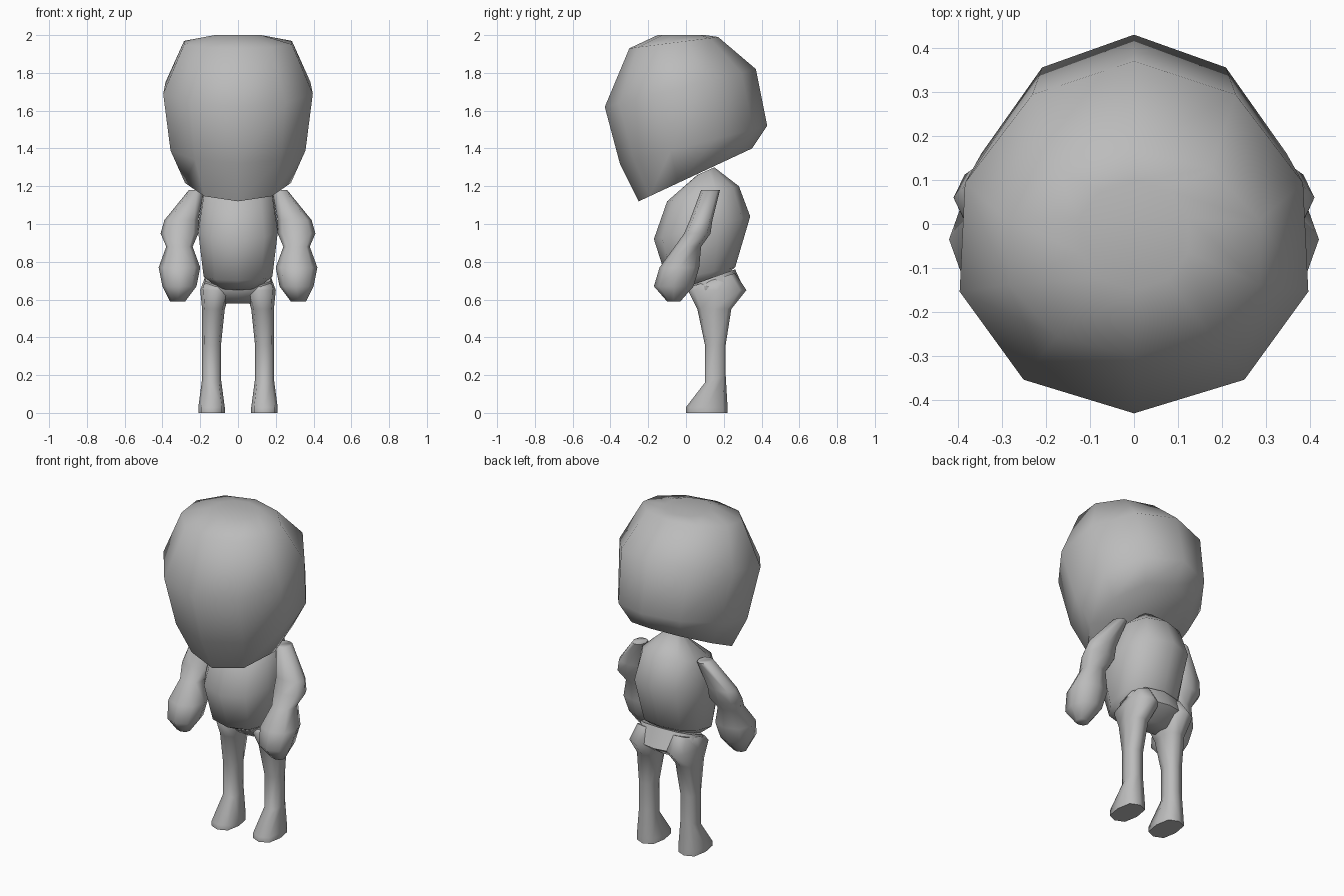
import bpy, bmesh
from math import sin, cos, pi, copysign

if "Cube" in bpy.data.objects:
    bpy.data.objects.remove(bpy.data.objects["Cube"], do_unlink=True)

clay = bpy.data.materials.new("Clay grey")
clay.use_nodes = True
grey = (.5, .5, .5, 1)
clay.diffuse_color = grey
clay.node_tree.nodes["Principled BSDF"].inputs["Base Color"].default_value = grey


def squared(value, box):
    """Push a sine or cosine outward for a boxier cross-section."""
    return copysign(abs(value) ** box, value) if abs(value) > 1e-6 else 0


def ring(sides, box, front, back, z, width, rise=0, x=0, taper=0):
    """Cross-section from front to back; rise lifts its back, taper narrows it."""
    points = []
    for index in range(sides):
        angle = 2 * pi * index / sides
        along = (1 - squared(cos(angle), box)) / 2
        across = width * squared(sin(angle), box)
        across *= 1 - taper * (along - .5)
        points.append((x + across, front + (back - front) * along, z + rise * along))
    return points


def loft(name, sections, sides=10, box=1, mirror=False):
    """Skin the cross-sections from bottom to top and close both ends."""
    bm = bmesh.new()
    loops = [[bm.verts.new(point) for point in ring(sides, box, **section)]
             for section in sections]
    for low, high in zip(loops, loops[1:]):
        for index in range(sides):
            following = (index + 1) % sides
            bm.faces.new((low[index], low[following], high[following], high[index]))
    bm.faces.new(reversed(loops[0]))
    bm.faces.new(loops[-1])
    bmesh.ops.recalc_face_normals(bm, faces=bm.faces)
    mesh = bpy.data.meshes.new(name)
    bm.to_mesh(mesh)
    bm.free()
    mesh.materials.append(clay)
    part = bpy.data.objects.new(name, mesh)
    bpy.context.collection.objects.link(part)
    if mirror:
        part.modifiers.new("Mirror", "MIRROR")
    bpy.ops.object.select_all(action="DESELECT")
    part.select_set(True)
    bpy.context.view_layer.objects.active = part
    bpy.ops.object.shade_smooth_by_angle(angle=1.2)


# Large head, tilted forward to a pointed chin
loft("head", [
    dict(front=-.25, back=.35, z=1.12, rise=.28, width=.29, taper=.1),
    dict(front=-.35, back=.43, z=1.32, rise=.2, width=.37, taper=.1),
    dict(front=-.43, back=.37, z=1.62, rise=.2, width=.41, taper=.1),
    dict(front=-.3, back=.17, z=1.93, rise=.06, width=.3),
    dict(front=-.15, back=.1, z=2, width=.13),
])

# Rounded torso rising into the neck
loft("torso", [
    dict(front=0, back=.18, z=.65, rise=.06, width=.12),
    dict(front=-.1, back=.26, z=.7, rise=.07, width=.19),
    dict(front=-.17, back=.34, z=.92, rise=.12, width=.22),
    dict(front=-.1, back=.28, z=1.12, rise=.08, width=.19),
    dict(front=.06, back=.15, z=1.26, rise=.04, width=.06),
], box=.85)

# Hips, raised at the back
loft("pelvis", [
    dict(front=.09, back=.21, z=.58, width=.1),
    dict(front=.01, back=.31, z=.65, width=.2),
    dict(front=.01, back=.26, z=.67, rise=.09, width=.18),
], box=.8)

# Legs with flared feet
loft("legs", [
    dict(x=.14, front=0, back=.22, z=0, width=.07),
    dict(x=.14, front=0, back=.22, z=.03, width=.07),
    dict(x=.14, front=.1, back=.21, z=.16, rise=.04, width=.05),
    dict(x=.14, front=.1, back=.21, z=.36, width=.05),
    dict(x=.13, front=.06, back=.24, z=.55, width=.06),
    dict(x=.12, front=.01, back=.32, z=.65, width=.08),
    dict(x=.11, front=.03, back=.26, z=.67, rise=.07, width=.07),
], sides=8, box=.7, mirror=True)

# Arms: narrow upper arm, bulging forearm and mitten hand
loft("arms", [
    dict(x=.32, front=-.1, back=-.03, z=.59, width=.04),
    dict(x=.31, front=-.17, back=.04, z=.67, width=.09),
    dict(x=.31, front=-.14, back=.07, z=.77, width=.11),
    dict(x=.31, front=-.06, back=.08, z=.88, width=.07),
    dict(x=.31, front=-.01, back=.13, z=.95, width=.1),
    dict(x=.3, front=.02, back=.14, z=1.02, width=.09),
    dict(x=.22, front=.08, back=.18, z=1.18, width=.04),
], sides=8, box=.85, mirror=True)
